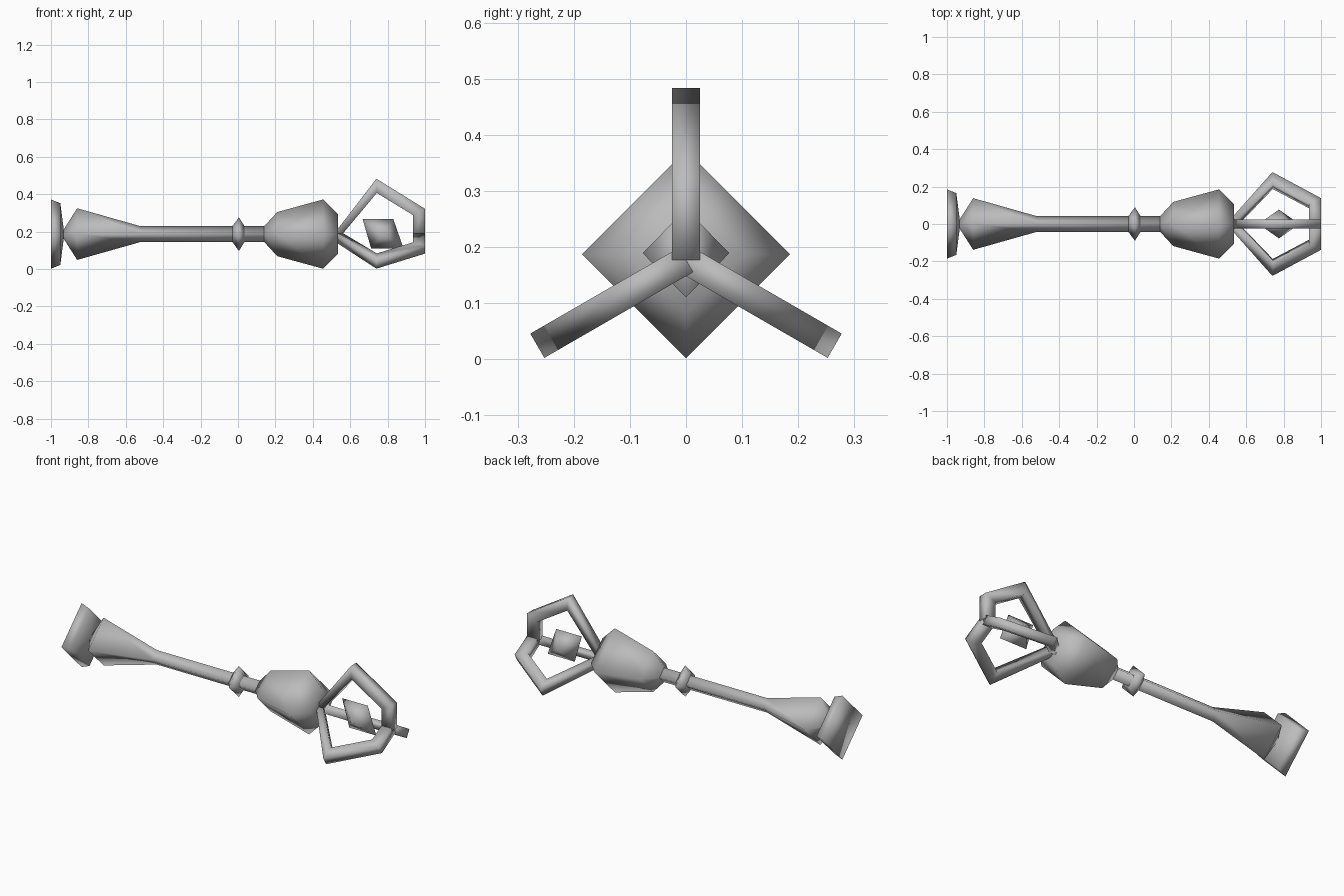
import bpy, bmesh, math

if "Cube" in bpy.data.objects:
    bpy.data.objects.remove(bpy.data.objects["Cube"])

AXIS_Z = 0.187   # height of the shaft axis
CAGE_Z = 0.177   # height of the cage axis

metal = bpy.data.materials.new("grey metal")
metal.diffuse_color = (0.5, 0.5, 0.5, 1)
metal.use_nodes = True
metal.node_tree.nodes["Principled BSDF"].inputs["Base Color"].default_value = metal.diffuse_color


def finish(name, bm):
    bmesh.ops.recalc_face_normals(bm, faces=bm.faces)
    mesh = bpy.data.meshes.new(name)
    bm.to_mesh(mesh)
    bm.free()
    for p in mesh.polygons:
        p.use_smooth = True
    mesh.materials.append(metal)
    obj = bpy.data.objects.new(name, mesh)
    bpy.context.collection.objects.link(obj)
    return obj


def loft(name, profile):
    """Four-sided solid along x from (x, radius) points, corners on y and z."""
    bm = bmesh.new()
    rings = []
    for x, r in profile:
        rings.append([bm.verts.new((x, r * math.cos(k * math.pi / 2),
                                    AXIS_Z + r * math.sin(k * math.pi / 2)))
                      for k in range(4)])
    for a, b in zip(rings, rings[1:]):
        for k in range(4):
            bm.faces.new((a[k], a[(k + 1) % 4], b[(k + 1) % 4], b[k]))
    bm.faces.new(rings[0])
    bm.faces.new(rings[-1])
    return finish(name, bm)


# Pommel, flared grip, shaft, collar and head
loft("pommel", [(-1.0, 0.185), (-0.95, 0.165), (-0.93, 0.012)])
loft("grip_and_shaft", [(-0.94, 0.012), (-0.86, 0.138), (-0.52, 0.042), (0.16, 0.042)])
loft("collar", [(-0.03, 0.042), (0.005, 0.09), (0.035, 0.042)])
loft("head", [(0.14, 0.042), (0.21, 0.118), (0.455, 0.185), (0.535, 0.105)])

# Cage: three bent square bars around the axis, as (x, radius) edges
OUTER = [(0.52, 0.02), (0.74, 0.306), (1.0, 0.145), (1.0, 0.0)]
INNER = [(0.55, 0.0), (0.742, 0.23), (0.935, 0.112), (0.935, 0.0)]
HALF = 0.025


def cage_bar(name, angle):
    c, s = math.cos(angle), math.sin(angle)
    bm = bmesh.new()

    def vert(p, w):
        return bm.verts.new((p[0], p[1] * c - w * s, CAGE_Z + p[1] * s + w * c))

    rings = [[vert(o, -HALF), vert(o, HALF), vert(i, HALF), vert(i, -HALF)]
             for o, i in zip(OUTER, INNER)]
    for a, b in zip(rings, rings[1:]):
        for k in range(4):
            bm.faces.new((a[k], a[(k + 1) % 4], b[(k + 1) % 4], b[k]))
    bm.faces.new(rings[0])
    bm.faces.new(rings[-1])
    return finish(name, bm)


for n, deg in enumerate((90, 210, 330)):
    cage_bar(f"cage_bar_{n + 1}", math.radians(deg))

# Gem: slanted four-sided double pyramid floating inside the cage
bm = bmesh.new()
belt = [bm.verts.new((x, 0, z)) for x, z in
        ((0.666, 0.268), (0.83, 0.268), (0.885, 0.11), (0.712, 0.11))]
for y in (-0.077, 0.077):
    tip = bm.verts.new((0.775, y, 0.189))
    for k in range(4):
        bm.faces.new((belt[k], belt[(k + 1) % 4], tip))
finish("gem", bm)
